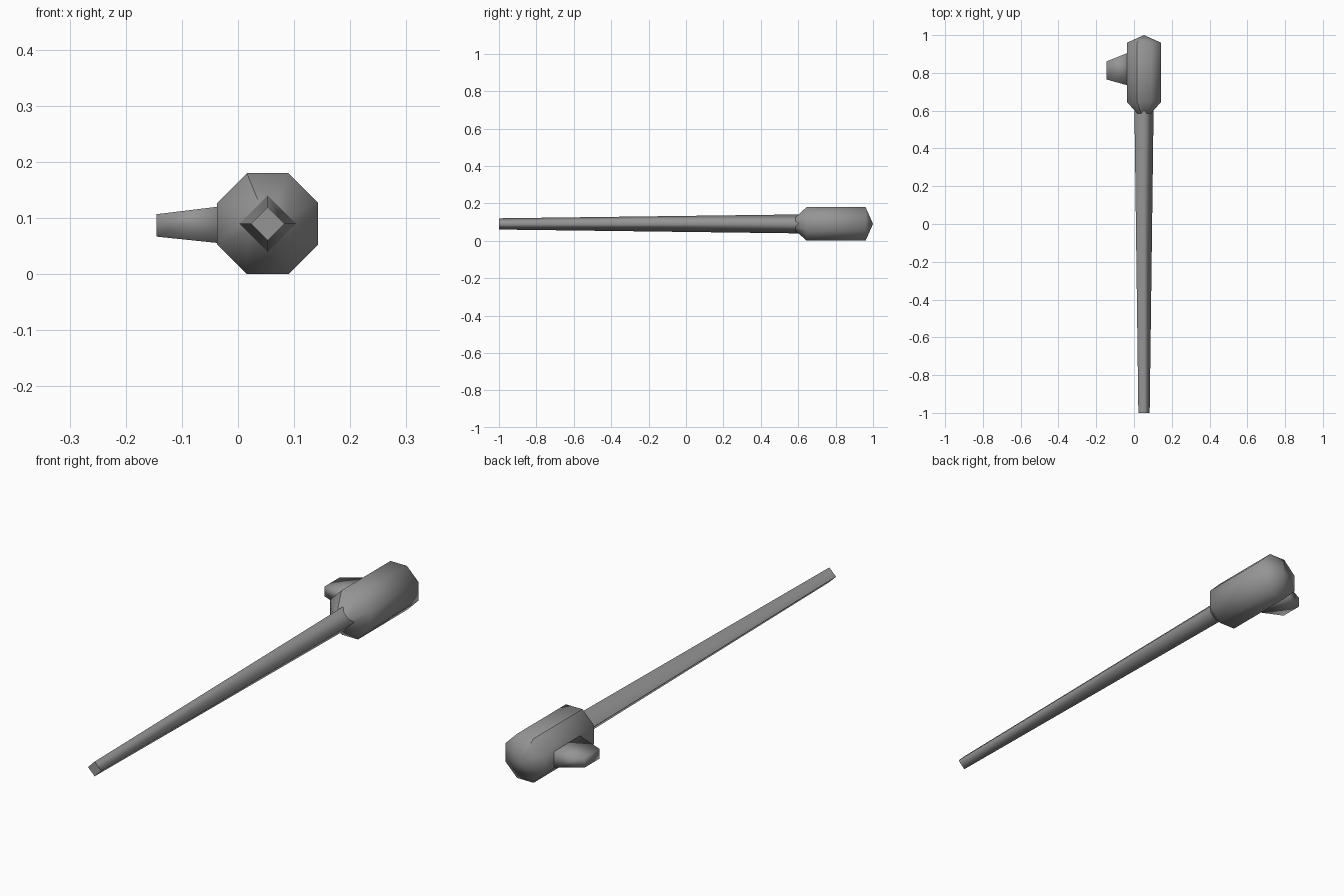
import bpy, bmesh, math
from mathutils import Vector

default = bpy.data.objects.get("Cube")
if default:
    bpy.data.objects.remove(default, do_unlink=True)

GREY = (0.3, 0.3, 0.3, 1.0)
grey = bpy.data.materials.new("mid_grey")
grey.use_nodes = True
grey.diffuse_color = GREY
grey.node_tree.nodes["Principled BSDF"].inputs["Base Color"].default_value = GREY

AXIS_X, AXIS_Z = 0.053, 0.09    # centre line of shaft and head


def loft(name, rings, seam=None, sharp_caps=True):
    """Skin rings of points; a one-point ring is an apex."""
    bm = bmesh.new()
    loops = [[bm.verts.new(p) for p in ring] for ring in rings]
    for a, b in zip(loops, loops[1:]):
        n = len(a)
        for i in range(n):
            j = (i + 1) % n
            if len(b) == 1:
                bm.faces.new((a[i], a[j], b[0]))
            else:
                bm.faces.new((a[i], a[j], b[j], b[i]))
        if seam is not None:
            edge = bm.edges.get((a[seam], b[seam % len(b)]))
            if edge:
                edge.smooth = False
    for loop in (loops[0], loops[-1]):
        if len(loop) > 1:
            cap = bm.faces.new(loop)
            for edge in cap.edges:
                edge.smooth = not sharp_caps
    bmesh.ops.recalc_face_normals(bm, faces=bm.faces[:])
    for face in bm.faces:
        face.smooth = True
    mesh = bpy.data.meshes.new(name)
    bm.to_mesh(mesh)
    bm.free()
    mesh.materials.append(grey)
    obj = bpy.data.objects.new(name, mesh)
    bpy.context.collection.objects.link(obj)
    return obj


def ring_y(y, radius, sides, turn=0.0):
    """Regular polygon around the centre line at depth y."""
    if radius == 0:
        return [Vector((AXIS_X, y, AXIS_Z))]
    angles = [turn + math.tau * i / sides for i in range(sides)]
    return [Vector((AXIS_X + radius * math.cos(a), y, AXIS_Z + radius * math.sin(a)))
            for a in angles]


def ring_x(x, y, z, half_y, half_z):
    """Rectangle facing sideways at x."""
    return [Vector((x, y + sy * half_y, z + sz * half_z))
            for sy, sz in ((-1, -1), (1, -1), (1, 1), (-1, 1))]


# Long tapered shaft with a diamond section
loft("shaft", [ring_y(-1.0, 0.03, 4), ring_y(0.63, 0.051, 4)], seam=2)

# Eight-sided head: narrow collar, straight body, pointed back
step = math.pi / 8
profile = [(0.585, 0.035), (0.645, 0.09), (0.96, 0.09), (1.0, 0.0)]
loft("head", [ring_y(y, r / math.cos(step), 8, step) for y, r in profile], seam=2)

# Tapered side grip
loft("side_grip", [ring_x(-0.03, 0.82, 0.088, 0.087, 0.033),
                   ring_x(-0.145, 0.813, 0.087, 0.048, 0.02)], sharp_caps=False)
